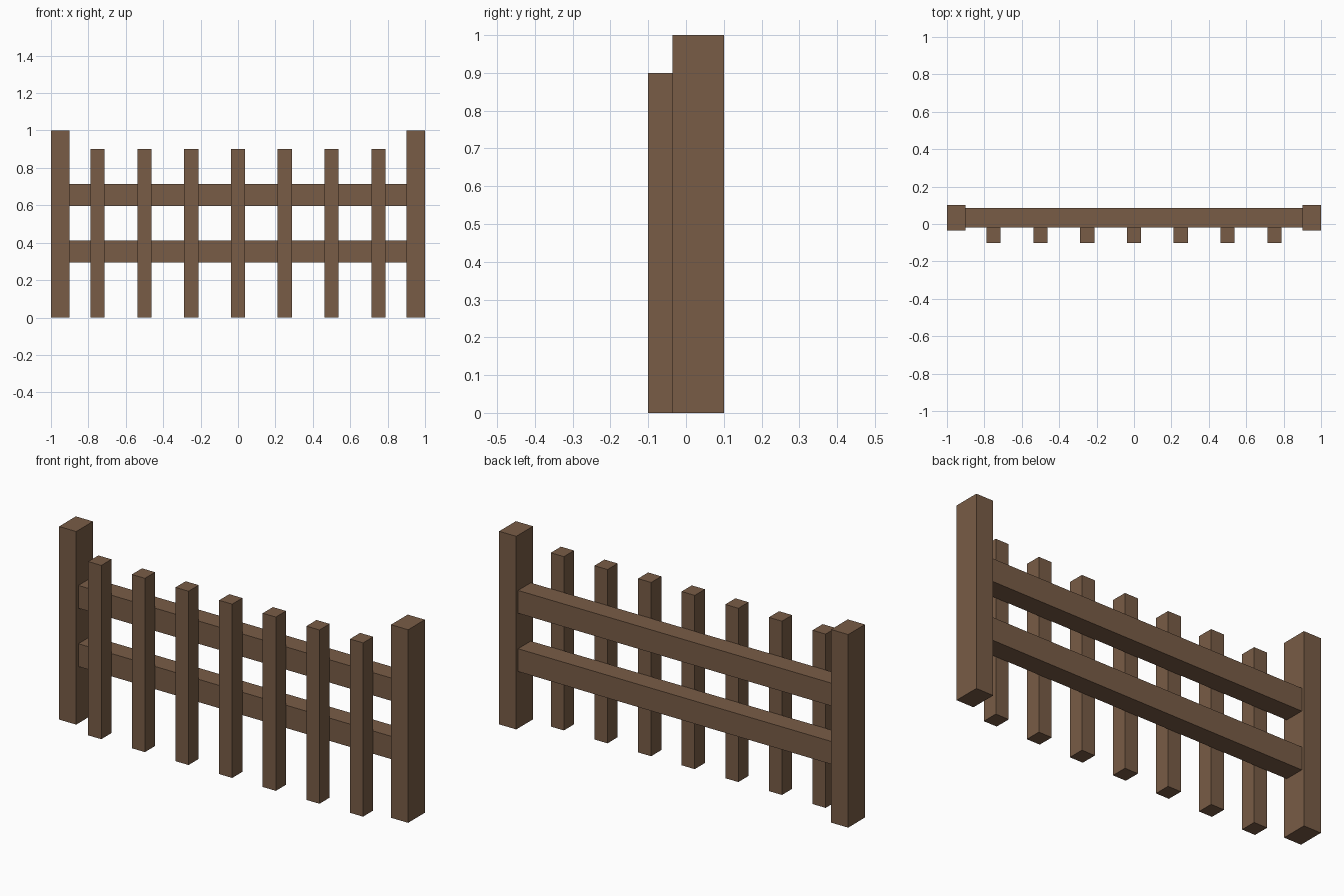
import bpy

if "Cube" in bpy.data.objects:
    bpy.data.objects.remove(bpy.data.objects["Cube"])

wood = bpy.data.materials.new("brown_wood")
wood.diffuse_color = (0.19, 0.107, 0.061, 1.0)
wood.use_nodes = True
wood.node_tree.nodes["Principled BSDF"].inputs["Base Color"].default_value = wood.diffuse_color


def box(name, x, y, z):
    """Box spanning the given (min, max) ranges."""
    bpy.ops.mesh.primitive_cube_add(size=1)
    ob = bpy.context.object
    ob.name = name
    ranges = (x, y, z)
    for v in ob.data.vertices:
        v.co = [lo if c < 0 else hi for c, (lo, hi) in zip(v.co, ranges)]
    ob.data.materials.append(wood)
    return ob


# End posts
POST_W = 0.098
box("left_post", (-1, -1 + POST_W), (-0.036, 0.101), (0, 1))
box("right_post", (1 - POST_W, 1), (-0.036, 0.101), (0, 1))

# Horizontal rails between the posts
for name, z in (("lower_rail", 0.353), ("upper_rail", 0.655)):
    box(name, (-1 + POST_W, 1 - POST_W), (-0.018, 0.086), (z - 0.059, z + 0.059))

# Evenly spaced pickets on the front of the rails
for i in range(7):
    x = (i - 3) * 0.25
    box(f"picket_{i + 1}", (x - 0.0375, x + 0.0375), (-0.101, -0.018), (0, 0.9))
